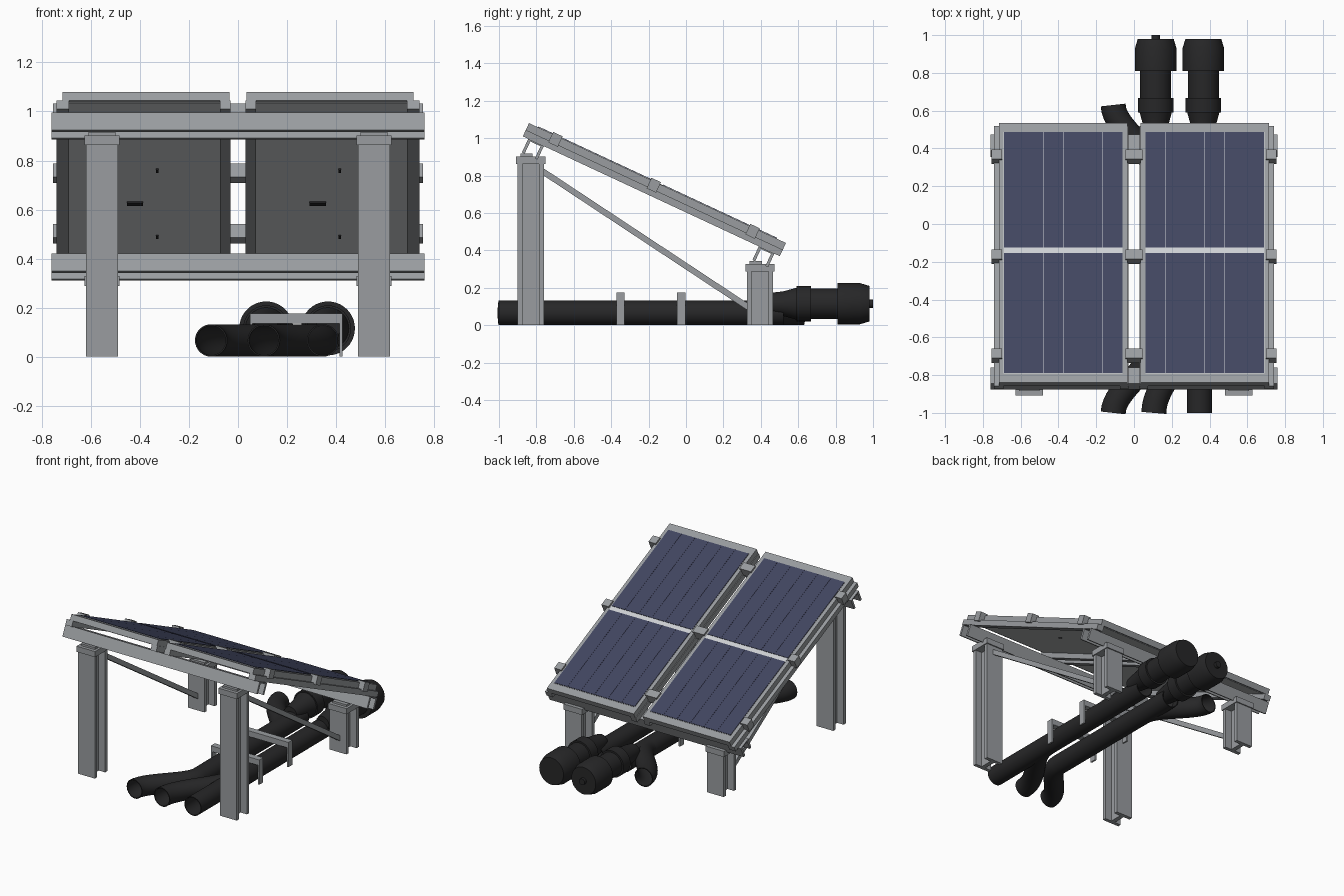
import bpy, bmesh, math
from mathutils import Matrix, Vector

if "Cube" in bpy.data.objects:
    bpy.data.objects.remove(bpy.data.objects["Cube"])


def material(name, rgb):
    m = bpy.data.materials.new(name)
    m.diffuse_color = (*rgb, 1)
    m.use_nodes = True
    m.node_tree.nodes["Principled BSDF"].inputs["Base Color"].default_value = m.diffuse_color
    return m


STEEL = material("galvanised steel", (0.32, 0.335, 0.35))
BLUE = material("cell blue", (0.052, 0.060, 0.115))
WHITE = material("backsheet white", (0.62, 0.64, 0.66))
BLACK = material("pipe black", (0.020, 0.020, 0.021))

# Sloped frame: local x = across, y = down the slope, z = panel normal
TILT = Matrix.Translation((0, -0.1525, 0.76)) @ Matrix.Rotation(math.radians(-25), 4, 'X')
FLAT = Matrix.Identity(4)


def finish(name, bm, mat, smooth=False):
    bmesh.ops.recalc_face_normals(bm, faces=bm.faces)
    me = bpy.data.meshes.new(name)
    bm.to_mesh(me)
    bm.free()
    me.materials.append(mat)
    ob = bpy.data.objects.new(name, me)
    bpy.context.collection.objects.link(ob)
    if smooth:
        bpy.ops.object.select_all(action='DESELECT')
        ob.select_set(True)
        bpy.context.view_layer.objects.active = ob
        bpy.ops.object.shade_smooth_by_angle(angle=math.radians(35))
    return ob


def boxes(name, items, mat, frame=FLAT):
    """Each item is (x0, x1, y0, y1, z0, z1)."""
    bm = bmesh.new()
    for x0, x1, y0, y1, z0, z1 in items:
        m = Matrix.Translation(((x0 + x1) / 2, (y0 + y1) / 2, (z0 + z1) / 2))
        bmesh.ops.create_cube(bm, size=1, matrix=frame @ m @ Matrix.Diagonal((x1 - x0, y1 - y0, z1 - z0, 1)))
    return finish(name, bm, mat)


def skin(bm, rings, closed=False):
    n = len(rings[0])
    for i in range(len(rings) - (0 if closed else 1)):
        a, b = rings[i], rings[(i + 1) % len(rings)]
        for k in range(n):
            bm.faces.new((a[k], a[(k + 1) % n], b[(k + 1) % n], b[k]))


def pipe(name, path, r=0.066, wall=0.006, n=32):
    """Hollow pipe along a horizontal path."""
    pts = [Vector((x, y, r)) for x, y in path]
    bm = bmesh.new()

    def ring(i, rad):
        t = (pts[min(i + 1, len(pts) - 1)] - pts[max(i - 1, 0)]).normalized()
        side = Vector((t.y, -t.x, 0))
        return [bm.verts.new(pts[i] + rad * (math.cos(a) * side + math.sin(a) * Vector((0, 0, 1))))
                for a in (2 * math.pi * k / n for k in range(n))]
    idx = range(len(pts))
    skin(bm, [ring(i, r) for i in idx] + [ring(i, r - wall) for i in reversed(idx)], True)
    return finish(name, bm, BLACK, True)


def lathe(name, x, z, profile, n=40):
    """Turned part about an axis parallel to y; profile of (y, radius)."""
    bm = bmesh.new()
    rings = [[bm.verts.new((x + r * math.cos(a), y, z + r * math.sin(a)))
              for a in (2 * math.pi * k / n for k in range(n))] for y, r in profile]
    skin(bm, rings)
    bm.faces.new(rings[0])
    bm.faces.new(rings[-1])
    return finish(name, bm, BLACK, True)


def ease(x0, y0, x1, y1, steps=16):
    out = []
    for i in range(steps + 1):
        t = i / steps
        out.append((x0 + (x1 - x0) * t * t * (3 - 2 * t), y0 + (y1 - y0) * t))
    return out


# Solar panels
L = 0.758
for side, sx in (("left", -1), ("right", 1)):
    def span(a, b):
        return (min(a * sx, b * sx), max(a * sx, b * sx))
    boxes(side + "_panel_frame", [(*span(0.035, 0.715), -L, L, -0.04, 0)], STEEL, TILT)
    boxes(side + "_panel_backsheet", [(*span(0.07, 0.692), -0.74, 0.74, -0.043, -0.04)], WHITE, TILT)
    boxes(side + "_panel_face", [(*span(0.06, 0.69), -0.705, 0.705, 0, 0.002)], WHITE, TILT)
    cells = []
    w = 0.63 / 6
    for i in range(6):
        for s0, s1 in ((-0.703, -0.004), (0.030, 0.703)):
            cells.append((*span(0.06 + i * w + 0.0005, 0.06 + (i + 1) * w - 0.0005), s0, s1, 0.001, 0.005))
    boxes(side + "_solar_cells", cells, BLUE, TILT)
    # purlins under the long edges
    boxes(side + "_purlins", [(*span(0.03, 0.074), -L, L, -0.078, -0.04),
                              (*span(0.69, 0.74), -L, L, -0.078, -0.04)], STEEL, TILT)
    # cable terminals on the back
    c = -0.42 if sx < 0 else 0.325
    boxes(side + "_terminals", [(c - 0.033, c + 0.033, 0.21, 0.235, -0.05, -0.043),
                                (c + 0.085, c + 0.095, -0.11, -0.08, -0.049, -0.043),
                                (c + 0.085, c + 0.095, 0.53, 0.56, -0.049, -0.043)], BLACK, TILT)

# Clamps along the edges and the centre gap
clamps = []
for s in (-0.593, -0.013, 0.57):
    clamps.append((-0.045, 0.045, s - 0.028, s + 0.028, 0, 0.012))
    clamps.append((-0.034, 0.034, s - 0.028, s + 0.028, -0.05, 0.003))
    for a, b in ((-0.755, -0.715), (0.715, 0.755)):
        clamps.append((a, b, s - 0.028, s + 0.028, -0.05, 0.012))
    for a, b in ((-0.72, -0.70), (0.70, 0.72)):
        clamps.append((a, b, s - 0.028, s + 0.028, 0, 0.012))
boxes("panel_clamps", clamps, STEEL, TILT)

# Cross rails: two webs joined by a thin top plate
for name, s in (("front_rail", -0.68), ("rear_rail", 0.68)):
    boxes(name, [(-0.76, 0.76, s - 0.046, s - 0.03, -0.158, -0.078),
                 (-0.76, 0.76, s + 0.03, s + 0.046, -0.158, -0.078),
                 (-0.76, 0.76, s - 0.04, s + 0.04, -0.086, -0.078)], STEEL, TILT)

# H-section legs with caps, and diagonal struts
for side, x in (("left", -0.555), ("right", 0.555)):
    for name, y, h in (("front", -0.83, 0.875), ("rear", 0.395, 0.30)):
        boxes(f"{side}_{name}_leg", [(x - 0.065, x + 0.065, y - 0.07, y - 0.045, 0, h),
                                     (x - 0.065, x + 0.065, y + 0.045, y + 0.07, 0, h),
                                     (x - 0.015, x + 0.015, y - 0.05, y + 0.05, 0, h)], STEEL)
        boxes(f"{side}_{name}_cap", [(x - 0.072, x + 0.072, y - 0.078, y + 0.078, h - 0.012, h + 0.028),
                                     (x - 0.055, x + 0.055, y - 0.055, y + 0.01, h + 0.025, h + 0.042)], STEEL)
    a, b = Vector((x, -0.77, 0.825)), Vector((x, 0.335, 0.095))
    d = b - a
    m = Matrix.Translation((a + b) / 2) @ Matrix.Rotation(math.atan2(d.z, d.y), 4, 'X')
    boxes(side + "_strut", [(-0.016, 0.016, -d.length / 2, d.length / 2, -0.016, 0.016)], STEEL, m)

# Pipes on the ground with branch bends
pipe("outer_pipe", [(0.347, -1), (0.347, 0.52)])
pipe("middle_pipe", ease(-0.11, -1, 0.125, -0.62) + [(0.125, 0.52)])
pipe("front_branch_pipe", ease(0.105, -1, 0.345, -0.48))
pipe("rear_branch_pipe", ease(0.125, 0.25, -0.11, 0.63))

# Enlarged couplings at the rear
for name, x in (("inner_coupling", 0.115), ("outer_coupling", 0.367)):
    lathe(name, x, 0.115, [(0.42, 0.05), (0.47, 0.06), (0.52, 0.066), (0.59, 0.085), (0.59, 0.094),
                           (0.668, 0.094), (0.668, 0.082), (0.81, 0.082), (0.81, 0.11),
                           (0.93, 0.11), (0.98, 0.095)])
lathe("end_nipple", 0.115, 0.115, [(0.97, 0.022), (1.0, 0.022)], 20)

# Straps over the pipes
for i, y in enumerate((-0.35, -0.025)):
    boxes(f"pipe_strap_{i + 1}", [(0.05, 0.425, y - 0.022, y + 0.022, 0.135, 0.175),
                                  (0.415, 0.427, y - 0.022, y + 0.022, 0, 0.175),
                                  (0.048, 0.06, y - 0.022, y + 0.022, 0, 0.175)], STEEL)
